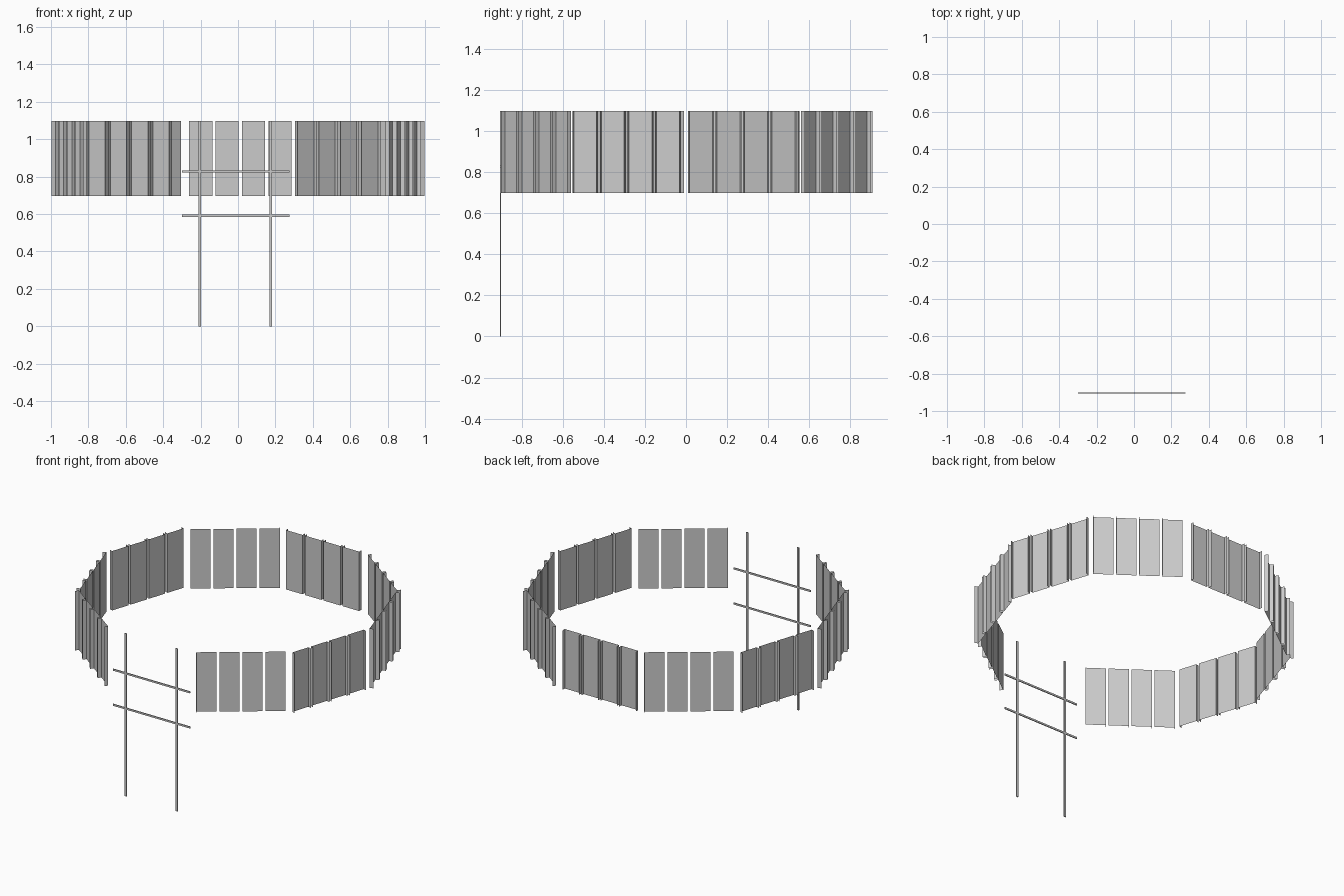
import bpy, bmesh, math
from mathutils import Vector

if "Cube" in bpy.data.objects:
    bpy.data.objects.remove(bpy.data.objects["Cube"])

Z0, Z1 = 0.697, 1.098          # panel bottom and top
W, PITCH, DEPTH = 0.124, 0.141, 0.024


def finish(bm, name):
    me = bpy.data.meshes.new(name)
    bm.to_mesh(me)
    bm.free()
    ob = bpy.data.objects.new(name, me)
    bpy.context.collection.objects.link(ob)
    return ob


def panel_group(name, cx, cy, degrees):
    """Four thin panels in a row; each is a flat face with two side flanges."""
    a = math.radians(degrees)
    normal = Vector((math.cos(a), math.sin(a), 0))
    along = Vector((-math.sin(a), math.cos(a), 0))
    centre = Vector((cx, cy, 0))
    bm = bmesh.new()
    for i in range(4):
        mid = (i - 1.5) * PITCH
        profile = [(mid - W / 2, DEPTH), (mid - W / 2, 0),
                   (mid + W / 2, 0), (mid + W / 2, DEPTH)]
        cols = []
        for t, d in profile:
            p = centre + along * t + normal * d
            cols.append([bm.verts.new((p.x, p.y, z)) for z in (Z0, Z1)])
        for l, r in zip(cols, cols[1:]):
            bm.faces.new((l[0], l[1], r[1], r[0]))
    return finish(bm, name)


def bar(name, x0, x1, z0, z1, y=-0.903, depth=0.006):
    bm = bmesh.new()
    bmesh.ops.create_cube(bm, size=1)
    for v in bm.verts:
        v.co = ((x0 + x1) / 2 + v.co.x * (x1 - x0),
                y + v.co.y * depth,
                (z0 + z1) / 2 + v.co.z * (z1 - z0))
    return finish(bm, name)


# Ring of panel groups: centre x, centre y, outward angle
groups = [(0.526, -0.72, -54), (0.872, -0.285, -18), (0.891, 0.27, 18),
          (0.575, 0.72, 54), (0.0125, 0.884, 90)]
for n, (x, y, ang) in enumerate(groups):
    panel_group(f"panel_group_{n + 1}", x, y, ang)
    if n < 4:                    # opposite side of the ring
        panel_group(f"panel_group_{n + 6}", -x, -y, ang + 180)

# Open frame at the front
for side, x in (("left", -0.205), ("right", 0.175)):
    bar(f"frame_post_{side}", x - 0.0065, x + 0.0065, 0, Z1)
for level, z in (("lower", 0.591), ("upper", 0.828)):
    bar(f"frame_rail_{level}", -0.30, 0.275, z - 0.006, z + 0.006)
